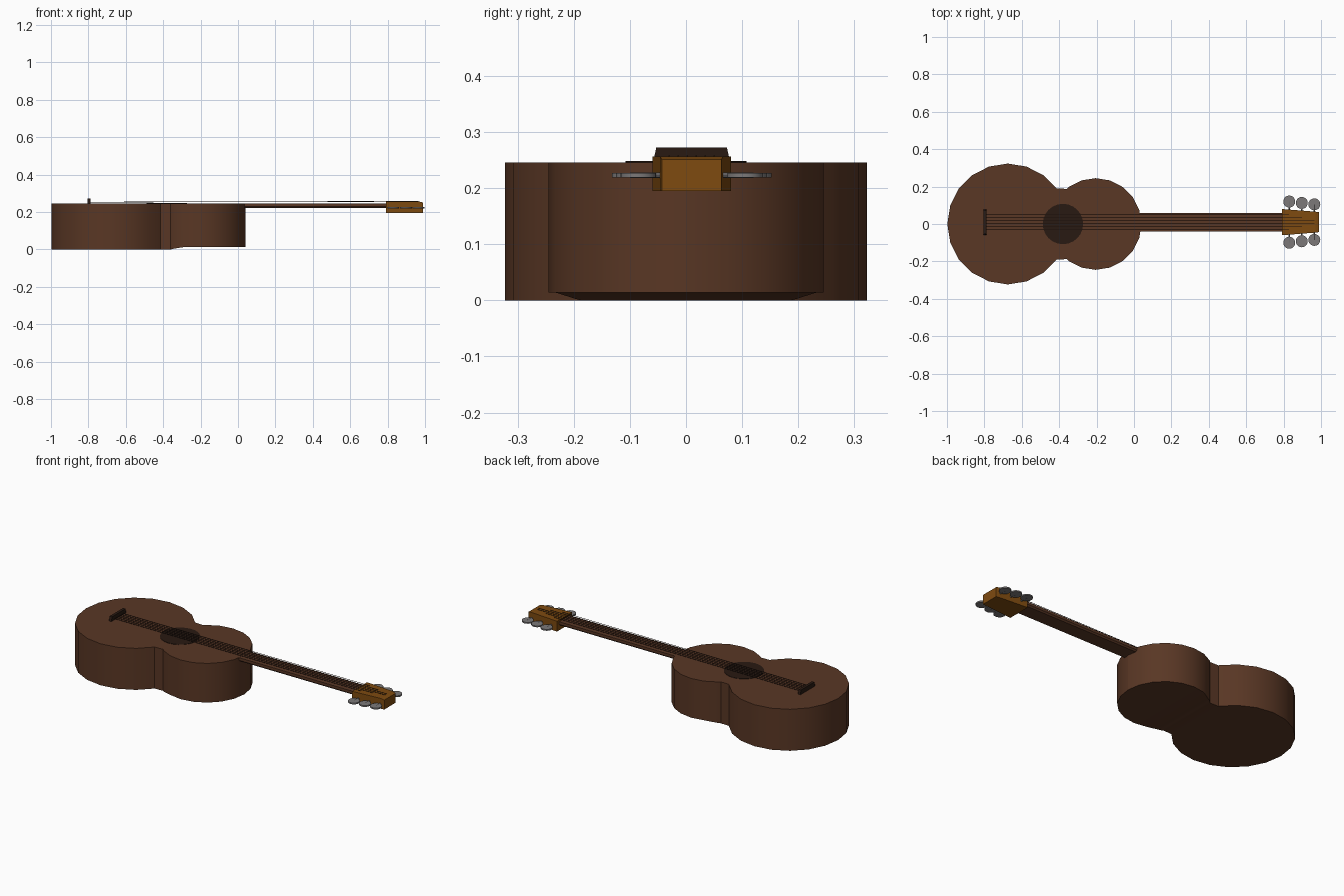
import bpy, bmesh, math
from mathutils import Vector

if "Cube" in bpy.data.objects:
    bpy.data.objects.remove(bpy.data.objects["Cube"])


def material(name, r, g, b):
    m = bpy.data.materials.new(name)
    m.diffuse_color = (r, g, b, 1)
    m.use_nodes = True
    m.node_tree.nodes["Principled BSDF"].inputs["Base Color"].default_value = m.diffuse_color
    return m


WOOD = material("brown_wood", 0.10, 0.038, 0.018)
AMBER = material("amber_wood", 0.21, 0.07, 0.005)
DARK = material("dark_wood", 0.022, 0.010, 0.006)
STEEL = material("steel", 0.20, 0.19, 0.19)
MID = 0.01  # centre line of neck and strings


def finish(name, bm, mat, smooth=False):
    bmesh.ops.remove_doubles(bm, verts=bm.verts[:], dist=1e-5)
    bmesh.ops.recalc_face_normals(bm, faces=bm.faces[:])
    mesh = bpy.data.meshes.new(name)
    bm.to_mesh(mesh)
    bm.free()
    ob = bpy.data.objects.new(name, mesh)
    bpy.context.collection.objects.link(ob)
    mesh.materials.append(mat)
    if smooth:
        bpy.ops.object.select_all(action='DESELECT')
        ob.select_set(True)
        bpy.context.view_layer.objects.active = ob
        bpy.ops.object.shade_smooth_by_angle(angle=math.radians(35))
    return ob


def loft(name, rings, mat, smooth=False):
    """Skin a list of equal-length point rings and cap both ends."""
    bm = bmesh.new()
    vs = [[bm.verts.new(p) for p in ring] for ring in rings]
    n = len(vs[0])
    for a, b in zip(vs, vs[1:]):
        for i in range(n):
            j = (i + 1) % n
            bm.faces.new((a[i], a[j], b[j], b[i]))
    for end in (vs[0], vs[-1]):
        bm.faces.new(end)
    bmesh.ops.dissolve_degenerate(bm, dist=1e-5, edges=bm.edges[:])
    return finish(name, bm, mat, smooth)


def section(x, y0, y1, z0, z1):
    return [(x, y0, z0), (x, y1, z0), (x, y1, z1), (x, y0, z1)]


def rod(name, a, b, r, sides, mat):
    a, b = Vector(a), Vector(b)
    d = b - a
    bm = bmesh.new()
    bmesh.ops.create_cone(bm, cap_ends=True, segments=sides, radius1=r, radius2=r, depth=d.length)
    rot = d.to_track_quat('Z', 'Y')
    for v in bm.verts:
        v.co = rot @ v.co + (a + b) / 2
    return finish(name, bm, mat, sides > 8)


# Body: lower bout, waist and upper bout as width stations along x
stations = []
for deg in range(180, 35, -18):
    t = math.radians(deg)
    stations.append((-0.675 + 0.323 * math.cos(t), 0.323 * math.sin(t), 0))
stations.append((-0.36, 0.188, 0))
for deg in range(126, -1, -18):
    t = math.radians(deg)
    stations.append((-0.205 + 0.245 * math.cos(t), 0.245 * math.sin(t), 0.003 if deg == 126 else 0.014))
loft("body", [section(x, -max(w, 1e-4), max(w, 1e-4), z, 0.246) for x, w, z in stations], WOOD, True)

# Sound hole
rod("sound_hole", (-0.38, 0, 0.24), (-0.38, 0, 0.248), 0.108, 24, DARK)

# Neck with a slightly narrower back
loft("neck", [[(x, MID - 0.042, 0.222), (x, MID + 0.042, 0.222), (x, MID + 0.05, 0.23),
               (x, MID + 0.05, 0.2455), (x, MID - 0.05, 0.2455), (x, MID - 0.05, 0.23)]
              for x in (0.0, 0.80)], WOOD)

# Headstock tapering to its tip
loft("headstock", [section(0.79, MID - 0.07, MID + 0.07, 0.195, 0.256),
                   section(0.97, MID - 0.056, MID + 0.056, 0.195, 0.256),
                   section(0.99, MID - 0.053, MID + 0.053, 0.195, 0.251)], AMBER)

# Bridge
bm = bmesh.new()
bmesh.ops.create_cube(bm, size=1)
for v in bm.verts:
    top = v.co.z > 0
    v.co = (-0.797 + v.co.x * 0.016, MID + v.co.y * (0.126 if top else 0.138), 0.272 if top else 0.244)
finish("bridge", bm, DARK)

# Tuning pegs: shaft and round button
for side, label in ((1, "left"), (-1, "right")):
    for i in range(3):
        x = 0.83 + 0.067 * i
        y = MID + side * (0.110 - 0.0075 * i)
        rod(f"peg_shaft_{label}_{i + 1}", (x, MID + side * 0.04, 0.223), (x, y, 0.223), 0.005, 8, STEEL)
        rod(f"peg_button_{label}_{i + 1}", (x, y, 0.219), (x, y, 0.227), 0.032, 20, STEEL)

# Strings, ending beside their pegs
for i in range(6):
    off = (i - 2.5) * 0.016
    end = (0.83, 0.897, 0.964)[min(i, 5 - i)]
    rod(f"string_{i + 1}", (-0.797, MID + off, 0.253), (end, MID + off, 0.257), 0.0015, 6, DARK)
